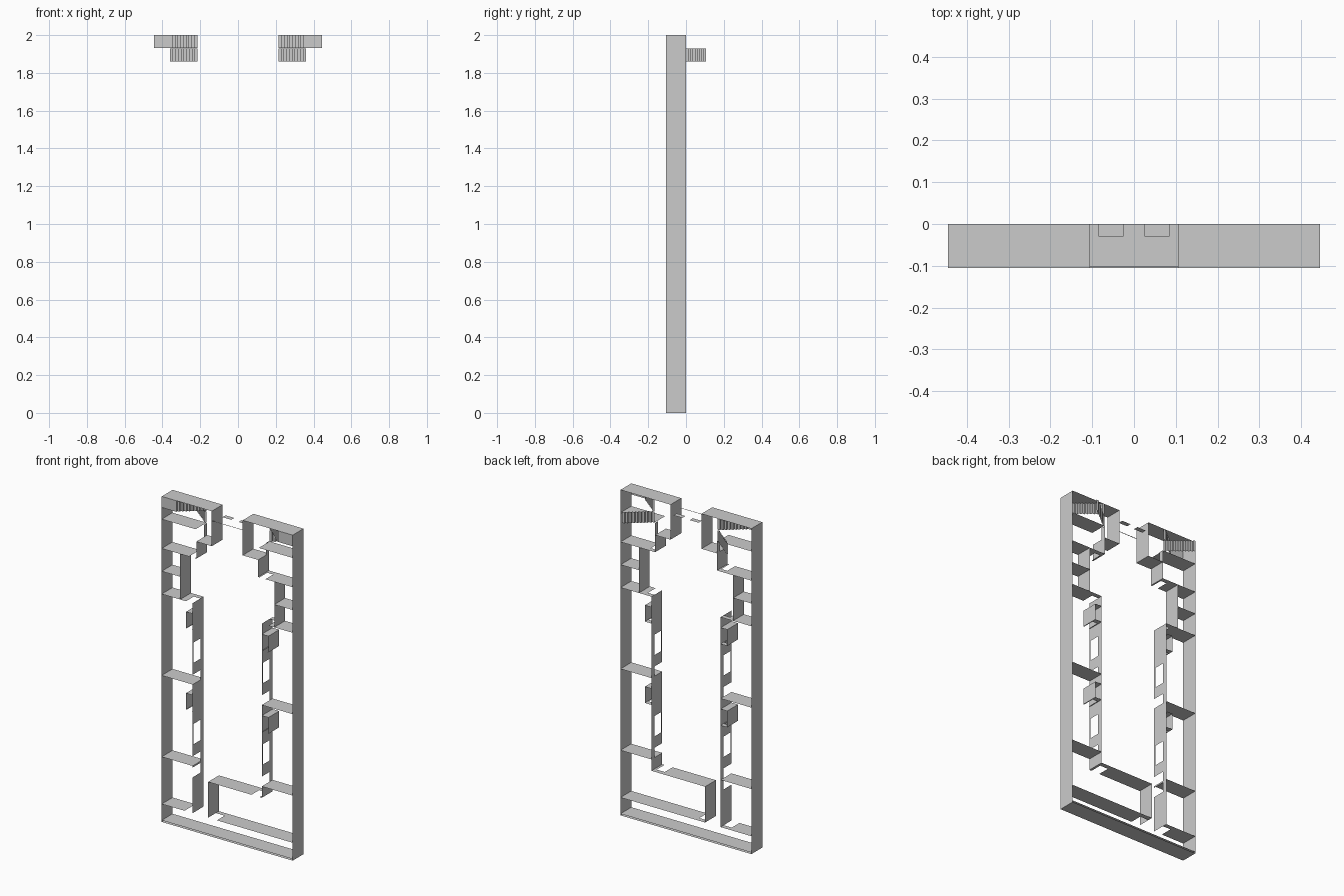
import bpy

if "Cube" in bpy.data.objects:
    bpy.data.objects.remove(bpy.data.objects["Cube"])

Y0, Y1 = -0.105, 0.0      # wall front and back
HEAD, SILL = -0.03, -0.095  # opening limits


def sheet(name, quads):
    verts, faces = [], []
    for q in quads:
        faces.append(list(range(len(verts), len(verts) + 4)))
        verts += q
    me = bpy.data.meshes.new(name)
    me.from_pydata(verts, [], faces)
    ob = bpy.data.objects.new(name, me)
    bpy.context.collection.objects.link(ob)
    return ob


def wall(name, axis, pos, a, b, doors=(), windows=()):
    """Thin wall running a..b along 'axis' ('x' or 'z') at 'pos' on the other axis."""
    def quad(s, e, lo, hi):
        pts = [(s, lo), (e, lo), (e, hi), (s, hi)]
        return [(t, y, pos) if axis == 'x' else (pos, y, t) for t, y in pts]
    quads, t = [], a
    holes = sorted([(*d, 0) for d in doors] + [(*w, 1) for w in windows])
    for s, e, is_window in holes:
        if s > t:
            quads.append(quad(t, s, Y0, Y1))
        quads.append(quad(s, e, HEAD, Y1))
        if is_window:
            quads.append(quad(s, e, Y0, SILL))
        t = e
    if b > t:
        quads.append(quad(t, b, Y0, Y1))
    return sheet(name, quads)


def both(name, axis, pos, a, b, doors=(), windows=()):
    """Wall on the right side plus its mirror image on the left."""
    wall("right_" + name, axis, pos, a, b, doors, windows)
    if axis == 'z':
        wall("left_" + name, axis, -pos, a, b, doors, windows)
    else:
        flip = lambda hs: [(-e, -s) for s, e in hs]
        wall("left_" + name, axis, pos, -b, -a, flip(doors), flip(windows))


W, C = 0.445, 0.235

# Outer shell
both("outer_wall", 'z', W, 0, 2)
wall("bottom_wall", 'x', 0, -W, W)
wall("bottom_inner_wall", 'x', 0.01, -W, W)
both("top_wall", 'x', 2, 0.105, W)

# Entrance
both("entrance_side", 'z', 0.105, 1.785, 2)
both("entrance_return", 'x', 1.785, 0.105, 0.21)
for s in (-1, 1):
    xa, xb = sorted((s * 0.025, s * 0.085))
    sheet("entrance_lintel", [[(xa, HEAD, 1.94), (xb, HEAD, 1.94), (xb, Y1, 1.94), (xa, Y1, 1.94)]])
sheet("entrance_sill", [[(-0.105, Y0, 1.94), (0.105, Y0, 1.94),
                         (0.105, SILL - 0.005, 1.94), (-0.105, SILL - 0.005, 1.94)]])

# Upper rooms
both("stair_hall_wall", 'z', 0.21, 1.68, 1.86, doors=[(1.785, 1.86)])
both("stair_room_divider", 'x', 1.86, 0.215, W)
both("upper_divider", 'x', 1.68, 0.21, W, doors=[(0.22, 0.26)])
both("upper_hall_wall", 'z', 0.32, 1.40, 1.68)
both("small_room_divider", 'x', 1.54, 0.32, W)
both("middle_divider", 'x', 1.40, C, W, doors=[(C, 0.28)])

# Long corridor walls with doors and windows
wins = [(0.53, 0.655), (1.03, 1.155)]
wall("left_corridor_wall", 'z', -C, 0.11, 1.40,
     doors=[(0.33, 0.39), (0.40, 0.46), (0.90, 0.96)], windows=wins)
wall("right_corridor_wall", 'z', C, 0.33, 1.40,
     doors=[(0.40, 0.46), (0.90, 0.96)], windows=wins)
both("room_divider_a", 'x', 0.90, C, W)
both("room_divider_b", 'x', 0.40, C, W)

# Closets beside the corridor
for z in (0.735, 1.235):
    both("closet_front", 'x', z, C, 0.28, doors=[(0.24, 0.275)])
    both("closet_side", 'z', 0.28, z, z + 0.1)
    both("closet_back", 'x', z + 0.1, C, 0.28)

# Lower rooms
wall("left_lower_divider", 'x', 0.11, -W, -C, doors=[(-0.29, -C)])
wall("right_lower_divider", 'x', 0.11, -0.13, W, doors=[(-0.13, -0.07)])
wall("large_room_side", 'z', -0.13, 0.11, 0.33)
wall("large_room_end", 'x', 0.33, -0.13, C, doors=[(0.165, 0.22)])


# Stairs: zigzag profile extruded along z
def stairs(name, side, start, end, z0, z1, lead=None, steps=10):
    (xa, ya), (xb, yb) = start, end
    path = [lead] if lead else []
    for i in range(steps):
        y = ya + (yb - ya) * (i / (steps - 1))
        path += [(xa + (xb - xa) * i / steps, y), (xa + (xb - xa) * (i + 1) / steps, y)]
    quads = []
    for (x, y), (u, v) in zip(path, path[1:]):
        quads.append([(side * x, y, z0), (side * u, v, z0), (side * u, v, z1), (side * x, y, z1)])
    sheet(name, quads)


for side in (-1, 1):
    stairs("stair_landing_flight", side, (0.36, Y0), (0.215, 0), 1.932, 2.0, lead=(W, Y0))
    stairs("stair_flight", side, (0.215, 0), (0.36, 0.105), 1.86, 1.928)
